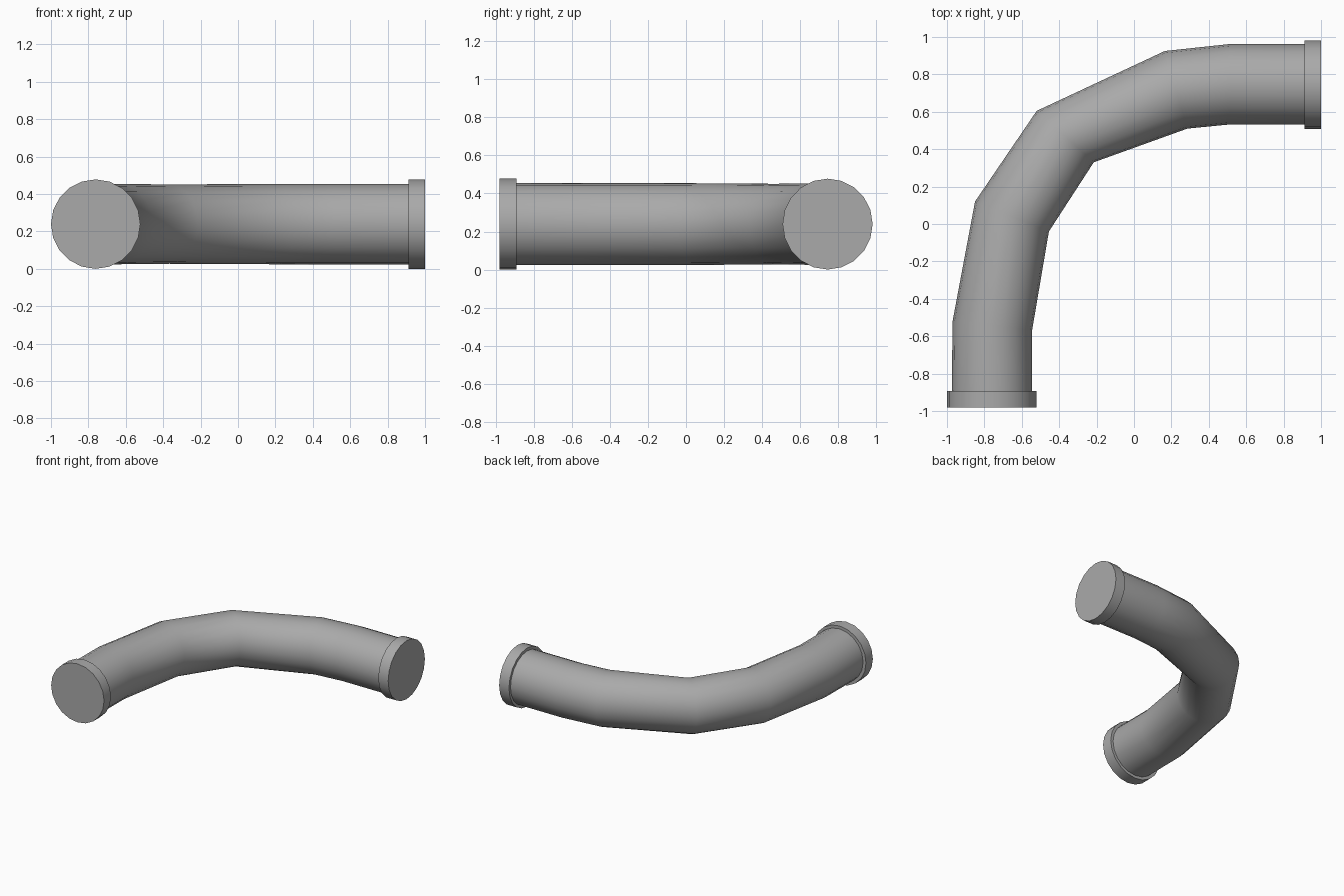
import bpy, bmesh
from math import sin, cos, pi, radians
from mathutils import Vector

cube = bpy.data.objects.get("Cube")
if cube:
    bpy.data.objects.remove(cube)

SIDES = 20
AXIS_Z = 0.239
UP = Vector((0, 0, 1))

grey = bpy.data.materials.new("pipe_grey")
grey.use_nodes = True
colour = (0.4, 0.4, 0.4, 1)
grey.diffuse_color = colour
bsdf = grey.node_tree.nodes["Principled BSDF"]
bsdf.inputs["Base Color"].default_value = colour
bsdf.inputs["Roughness"].default_value = 0.7


def swept_tube(name, stations):
    """Skin rings given as (outer point, inner point, half height), capped at both ends."""
    bm = bmesh.new()
    rings = []
    for outer, inner, half_height in stations:
        a, b = Vector((*outer, AXIS_Z)), Vector((*inner, AXIS_Z))
        centre, across = (a + b) / 2, (b - a) / 2
        angles = [2 * pi * i / SIDES for i in range(SIDES)]
        rings.append([bm.verts.new(centre + across * cos(t) + UP * half_height * sin(t))
                      for t in angles])
    for r, s in zip(rings, rings[1:]):
        for i in range(SIDES):
            j = (i + 1) % SIDES
            bm.faces.new((r[i], r[j], s[j], s[i]))
    bm.faces.new(rings[0])
    bm.faces.new(rings[-1])
    bmesh.ops.recalc_face_normals(bm, faces=bm.faces)
    mesh = bpy.data.meshes.new(name)
    bm.to_mesh(mesh)
    bm.free()
    mesh.materials.append(grey)
    obj = bpy.data.objects.new(name, mesh)
    bpy.context.collection.objects.link(obj)
    bpy.ops.object.select_all(action='DESELECT')
    obj.select_set(True)
    bpy.context.view_layer.objects.active = obj
    bpy.ops.object.shade_smooth_by_angle(angle=radians(50))
    return obj


# Curved pipe, mitred at each bend
R = 0.215
swept_tube("bent_pipe", [
    ((-0.975, -0.96), (-0.545, -0.96), R),
    ((-0.97, -0.52), (-0.545, -0.57), R),
    ((-0.85, 0.12), (-0.455, -0.04), R),
    ((-0.52, 0.605), (-0.215, 0.33), 0.212),
    ((0.165, 0.925), (0.285, 0.51), R),
    ((0.51, 0.962), (0.51, 0.532), R),
    ((0.98, 0.962), (0.98, 0.532), R),
])

# End collars
C = 0.239
swept_tube("front_collar", [((-1.0, y), (-0.522, y), C) for y in (-0.982, -0.893)])
swept_tube("left_collar", [((x, 0.982), (x, 0.508), C) for x in (0.911, 1.0)])
